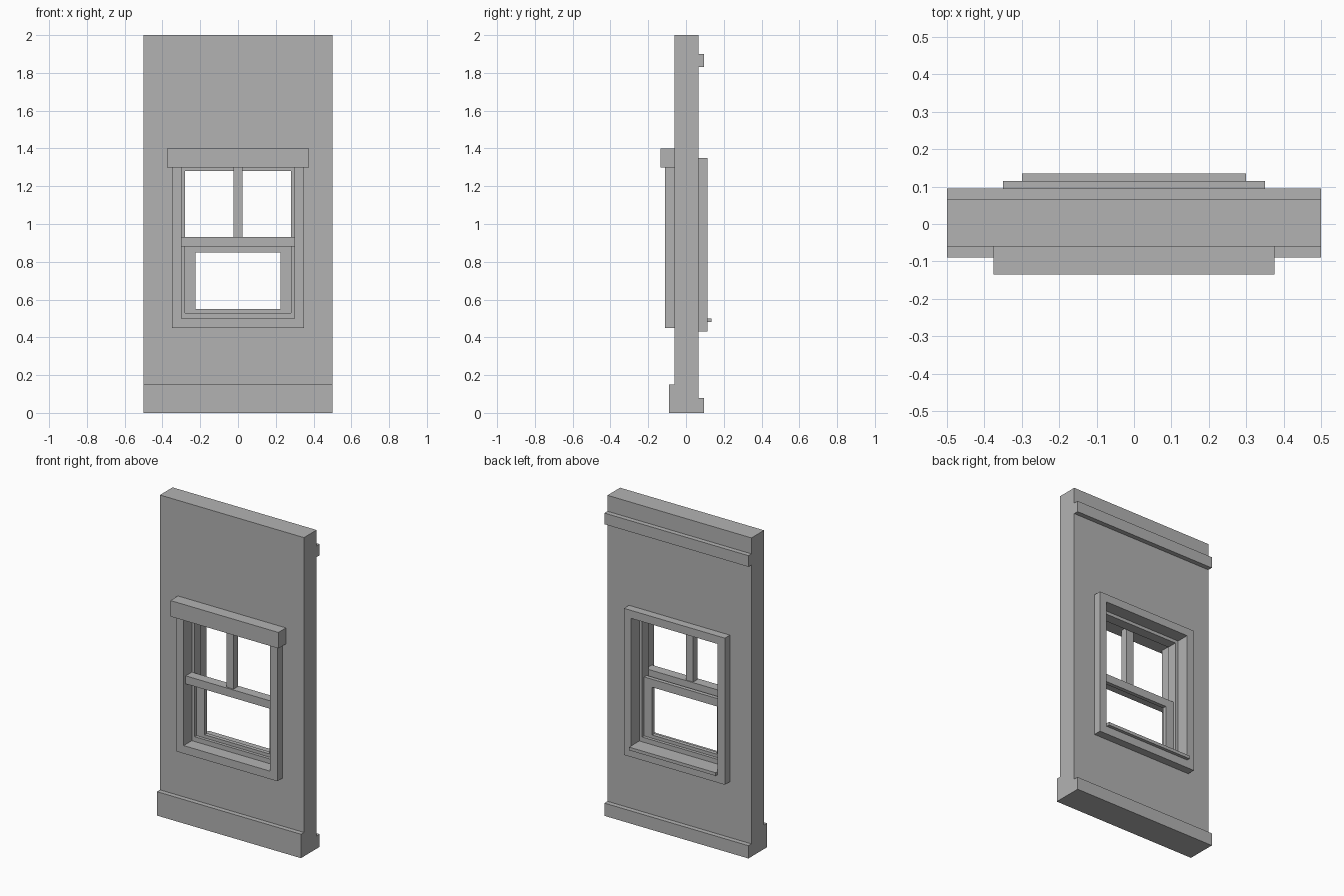
import bpy
import bmesh

cube = bpy.data.objects.get("Cube")
if cube:
    bpy.data.objects.remove(cube, do_unlink=True)

paint = bpy.data.materials.new("plain_grey")
paint.use_nodes = True
GREY = (0.45, 0.45, 0.45, 1)
paint.diffuse_color = GREY
paint.node_tree.nodes["Principled BSDF"].inputs["Base Color"].default_value = GREY

WALL_FRONT, WALL_BACK = -0.06, 0.065


def extrude_faces(name, points, faces, y0, y1):
    """Extrude flat faces drawn in (x, z) from depth y0 to depth y1."""
    bm = bmesh.new()
    verts = [bm.verts.new((x, y0, z)) for x, z in points]
    flat = [bm.faces.new([verts[i] for i in f]) for f in faces]
    grown = bmesh.ops.extrude_face_region(bm, geom=flat, use_keep_orig=True)
    moved = [g for g in grown["geom"] if isinstance(g, bmesh.types.BMVert)]
    bmesh.ops.translate(bm, verts=moved, vec=(0, y1 - y0, 0))
    bmesh.ops.recalc_face_normals(bm, faces=bm.faces)
    mesh = bpy.data.meshes.new(name)
    bm.to_mesh(mesh)
    bm.free()
    mesh.materials.append(paint)
    obj = bpy.data.objects.new(name, mesh)
    bpy.context.collection.objects.link(obj)
    return obj


def rect(half, z0, z1):
    return [(-half, z0), (half, z0), (half, z1), (-half, z1)]


def bar(name, half, z0, z1, y0, y1):
    """Solid block centred on x."""
    return extrude_faces(name, rect(half, z0, z1), [range(4)], y0, y1)


def ring(name, outer, inner, y0, y1):
    """Rectangular frame with an open middle."""
    faces = [(i, (i + 1) % 4, (i + 1) % 4 + 4, i + 4) for i in range(4)]
    return extrude_faces(name, rect(*outer) + rect(*inner), faces, y0, y1)


# Wall panel with the window opening
opening = (0.30, 0.50, 1.30)
ring("wall_panel", (0.50, 0, 2), opening, WALL_FRONT, WALL_BACK)

# Full-width mouldings on the front and back
bar("front_baseboard", 0.50, 0, 0.15, -0.09, WALL_FRONT)
bar("back_baseboard", 0.50, 0, 0.08, WALL_BACK, 0.095)
bar("back_picture_rail", 0.50, 1.83, 1.90, WALL_BACK, 0.095)

# Front casing: a U-shaped surround below a wide header
u_shape = [(-0.35, 0.45), (0.35, 0.45), (0.35, 1.30), (0.30, 1.30),
           (0.30, 0.50), (-0.30, 0.50), (-0.30, 1.30), (-0.35, 1.30)]
extrude_faces("front_casing", u_shape, [range(8)], -0.11, WALL_FRONT)
bar("front_header", 0.375, 1.30, 1.40, -0.135, WALL_FRONT)

# Back casing and the projecting sill
ring("back_casing", (0.35, 0.43, 1.35), (0.30, 0.48, 1.30), WALL_BACK, 0.115)
bar("back_sill", 0.30, 0.48, 0.50, WALL_BACK, 0.135)

# Window frame inside the opening
ring("window_frame", opening, (0.28, 0.53, 1.28), -0.029, 0.034)

# Upper window bars and lower sash
bar("meeting_rail", 0.30, 0.88, 0.93, -0.09, -0.029)
bar("upper_mullion", 0.025, 0.93, 1.30, -0.08, -0.035)
ring("lower_sash", (0.28, 0.53, 0.90), (0.225, 0.55, 0.85), -0.01, 0.015)
